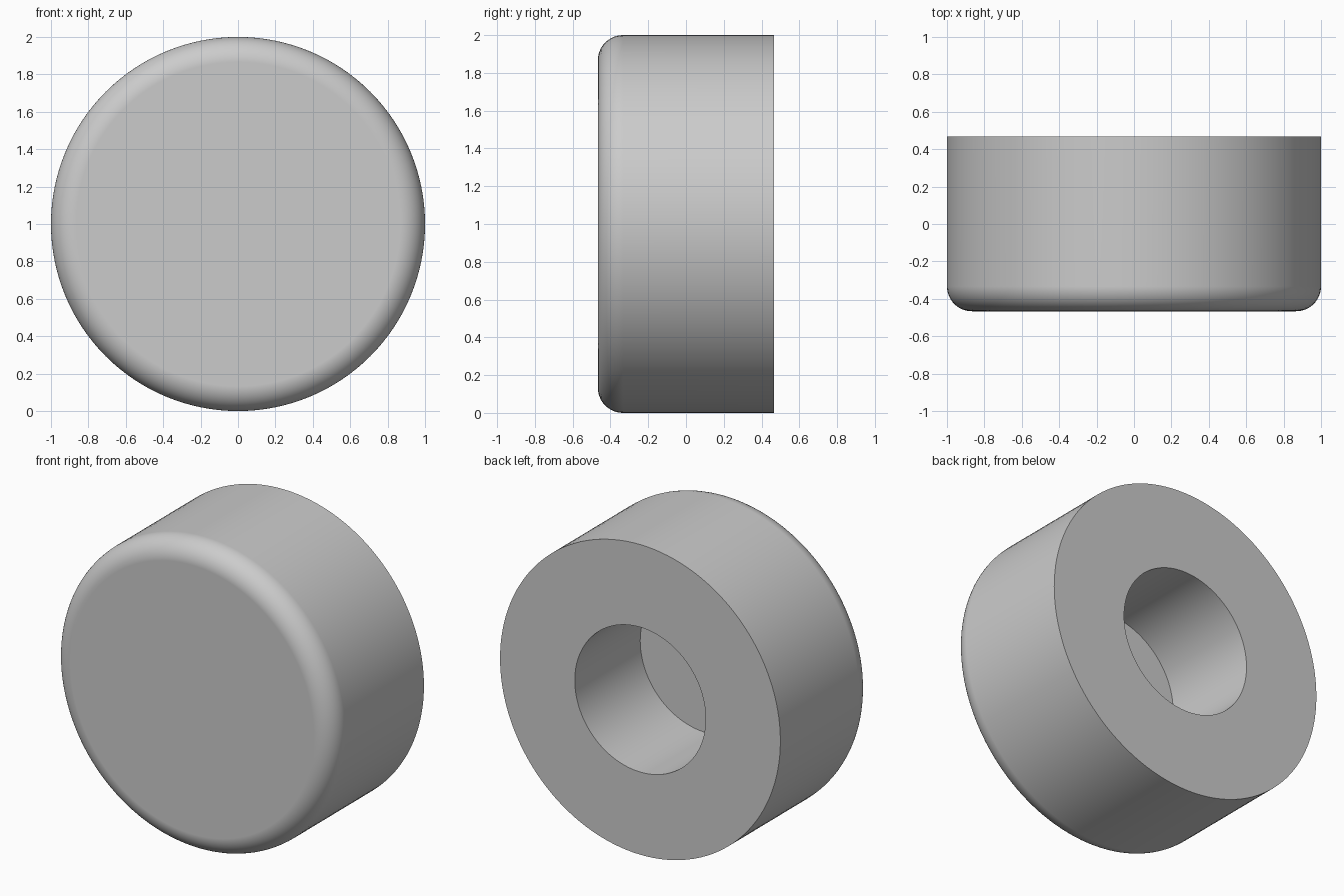
import bpy, bmesh, math
from mathutils import Vector

if "Cube" in bpy.data.objects:
    bpy.data.objects.remove(bpy.data.objects["Cube"], do_unlink=True)

RADIUS, DEPTH, FILLET = 1.0, 0.933, 0.133
BORE_RADIUS, BORE_DEPTH = 0.467, 0.667
SIDES, FILLET_STEPS = 128, 12
front, back = -DEPTH / 2, DEPTH / 2

# Plain grey
grey = bpy.data.materials.new("plain grey")
grey.use_nodes = True
colour = (0.6, 0.6, 0.6, 1)
grey.diffuse_color = colour
grey.node_tree.nodes["Principled BSDF"].inputs["Base Color"].default_value = colour

# Half section (radius, y): rounded front rim, outer wall, back face, blind bore
section = []
for i in range(FILLET_STEPS + 1):
    a = math.pi / 2 * i / FILLET_STEPS
    section.append((RADIUS - FILLET + FILLET * math.sin(a),
                    front + FILLET - FILLET * math.cos(a)))
section += [(RADIUS, back), (BORE_RADIUS, back), (BORE_RADIUS, back - BORE_DEPTH)]

# Lathe the section around the y axis, then close the front face and bore floor
bm = bmesh.new()
verts = [bm.verts.new((r, y, 0)) for r, y in section]
edges = [bm.edges.new(pair) for pair in zip(verts, verts[1:])]
bmesh.ops.spin(bm, geom=verts + edges, cent=Vector(), axis=Vector((0, 1, 0)),
               angle=math.tau, steps=SIDES, use_merge=False)
bmesh.ops.remove_doubles(bm, verts=bm.verts, dist=0.0001)
bmesh.ops.holes_fill(bm, edges=[e for e in bm.edges if e.is_boundary], sides=0)
bmesh.ops.recalc_face_normals(bm, faces=bm.faces)
bmesh.ops.translate(bm, verts=bm.verts, vec=(0, 0, RADIUS))

mesh = bpy.data.meshes.new("round_foot")
bm.to_mesh(mesh)
bm.free()
mesh.materials.append(grey)
foot = bpy.data.objects.new("round_foot", mesh)
bpy.context.collection.objects.link(foot)

# Smooth walls and rim, crisp corners, flat end faces
bpy.ops.object.select_all(action="DESELECT")
foot.select_set(True)
bpy.context.view_layer.objects.active = foot
bpy.ops.object.shade_smooth_by_angle(angle=math.radians(30))
weighted = foot.modifiers.new("flat_end_faces", "WEIGHTED_NORMAL")
weighted.keep_sharp = True
